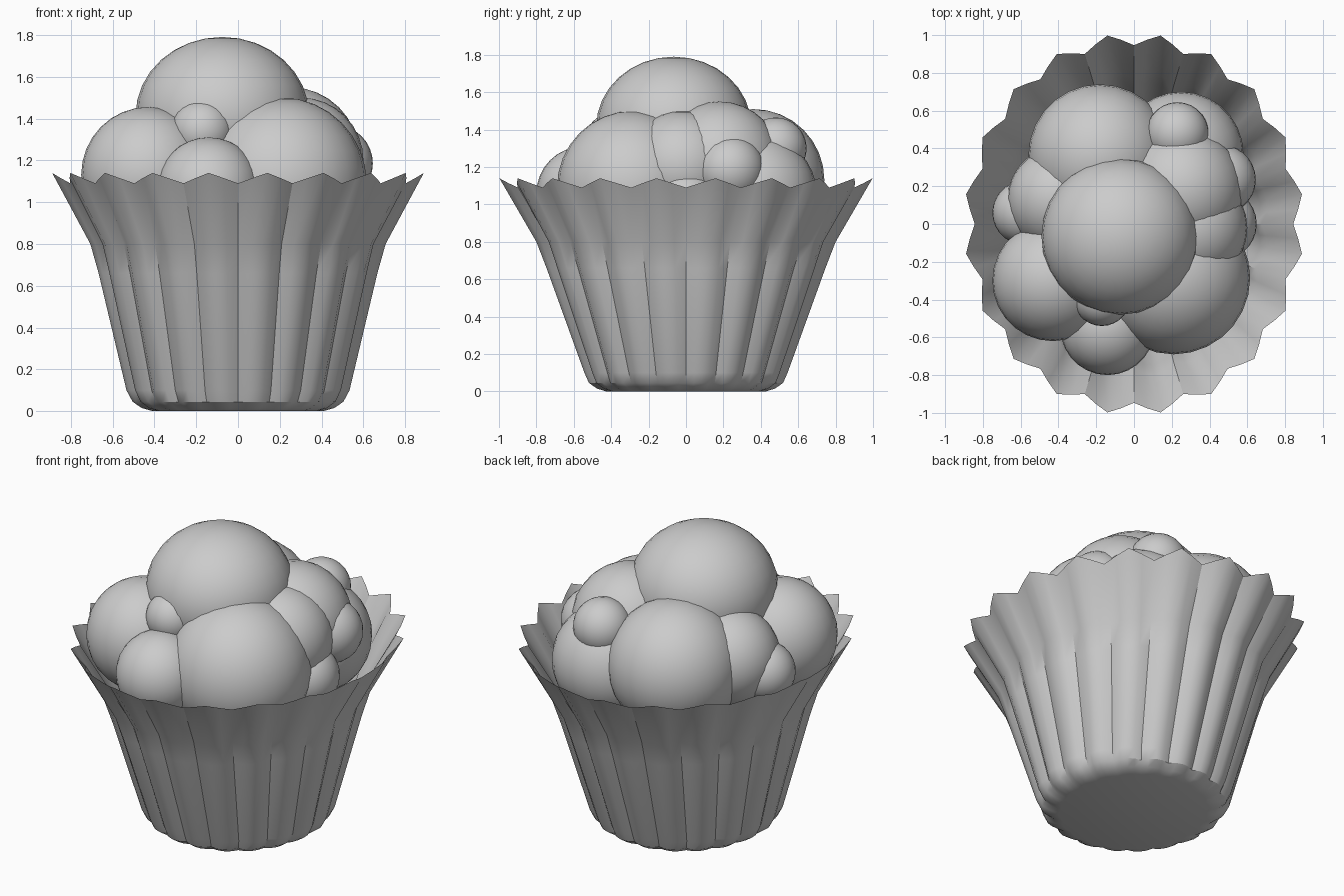
import bpy
import bmesh
from math import sin, cos, pi

cube = bpy.data.objects.get("Cube")
if cube:
    bpy.data.objects.remove(cube, do_unlink=True)

grey = bpy.data.materials.new("plain grey")
grey.use_nodes = True
colour = (0.6, 0.6, 0.6, 1)
grey.diffuse_color = colour
grey.node_tree.nodes["Principled BSDF"].inputs["Base Color"].default_value = colour


def finish(name, bm, location=(0, 0, 0), angle=180):
    mesh = bpy.data.meshes.new(name)
    bm.to_mesh(mesh)
    bm.free()
    mesh.materials.append(grey)
    obj = bpy.data.objects.new(name, mesh)
    obj.location = location
    bpy.context.collection.objects.link(obj)
    bpy.ops.object.select_all(action="DESELECT")
    obj.select_set(True)
    bpy.context.view_layer.objects.active = obj
    bpy.ops.object.shade_smooth_by_angle(angle=angle * pi / 180)
    return obj


# Pleated paper cup: rings of (height, x radius, y radius, pleat depth, roundness, rim dip)
RINGS = [
    (0, 0.41, 0.43, 0.03, 0.75, 0),
    (0.015, 0.465, 0.48, 0.04, 0.75, 0),
    (0.045, 0.51, 0.525, 0.05, 0.75, 0),
    (0.1, 0.54, 0.55, 0.055, 0.75, 0),
    (0.66, 0.675, 0.755, 0.055, 0.75, 0),
    (0.8, 0.715, 0.81, 0.055, 0.65, 0),
    (1.14, 0.9, 1.01, 0.063, 0.5, 0.05),
]
PLEATS, STEPS = 20, 4
COUNT = PLEATS * STEPS

bm = bmesh.new()
rings = []
for z, rx, ry, depth, roundness, dip in RINGS:
    bulge = (0, roundness, 1, roundness)
    ring = []
    for i in range(COUNT):
        a = 2 * pi * i / COUNT
        inward = 1 - bulge[i % STEPS]
        s = 1 - depth * inward
        ring.append(bm.verts.new((rx * s * cos(a), ry * s * sin(a), z - dip * inward)))
    rings.append(ring)
for low, high in zip(rings, rings[1:]):
    for i in range(COUNT):
        j = (i + 1) % COUNT
        bm.faces.new((low[i], low[j], high[j], high[i]))
bm.faces.new(rings[0][::-1])
finish("pleated_cup", bm, angle=30)

# Scoops: name, centre, radius, height radius
SCOOPS = [
    ("top_scoop", (-0.075, -0.065, 1.415), 0.415, 0.375),
    ("front_left_scoop", (0.21, -0.285, 1.09), 0.405, 0.41),
    ("front_right_scoop", (-0.43, -0.3, 1.13), 0.32, 0.325),
    ("front_scoop", (-0.14, -0.55, 1.06), 0.25, 0.25),
    ("front_filler_scoop", (-0.17, -0.39, 1.34), 0.15, 0.15),
    ("back_right_scoop", (-0.18, 0.36, 1.13), 0.38, 0.38),
    ("back_left_scoop", (0.25, 0.37, 1.05), 0.33, 0.33),
    ("back_small_scoop", (0.23, 0.48, 1.3), 0.165, 0.165),
    ("left_upper_scoop", (0.25, 0.18, 1.22), 0.33, 0.33),
    ("left_middle_scoop", (0.3, -0.02, 1.2), 0.3, 0.3),
    ("left_small_scoop", (0.46, 0.235, 1.185), 0.185, 0.185),
    ("left_low_scoop", (0.46, 0, 1), 0.19, 0.19),
    ("right_scoop", (-0.39, 0.13, 1.15), 0.28, 0.28),
    ("right_small_scoop", (-0.58, 0.06, 1.08), 0.17, 0.17),
]
for name, centre, radius, height in SCOOPS:
    bm = bmesh.new()
    bmesh.ops.create_uvsphere(bm, u_segments=28, v_segments=16, radius=1)
    bmesh.ops.scale(bm, vec=(radius, radius, height), verts=bm.verts)
    finish(name, bm, centre)
